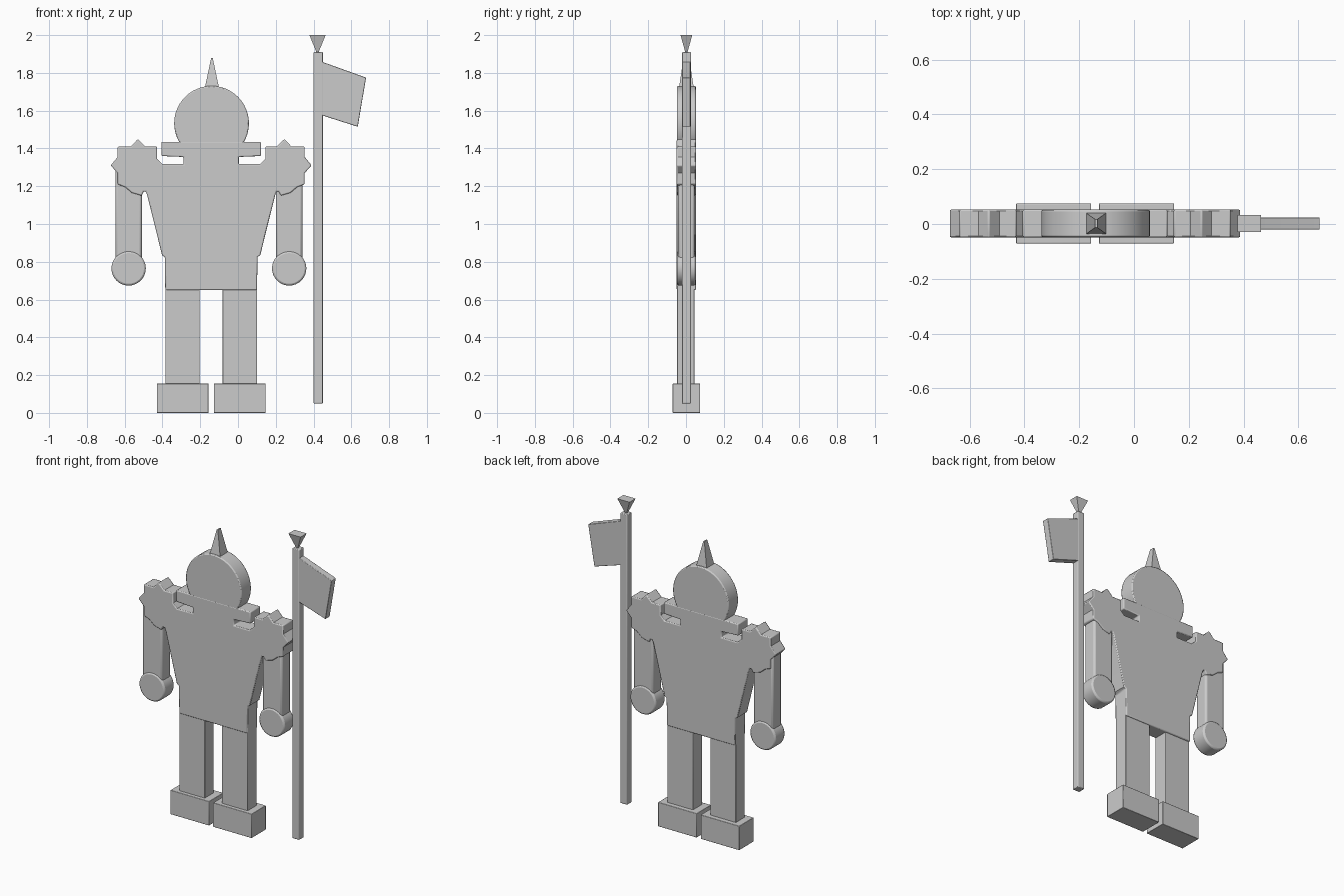
import bpy
import bmesh
from math import cos, sin, tau, radians

cube = bpy.data.objects.get("Cube")
if cube:
    bpy.data.objects.remove(cube, do_unlink=True)

grey = bpy.data.materials.new("light_grey")
grey.use_nodes = True
COLOR = (0.6, 0.6, 0.6, 1)
grey.diffuse_color = COLOR
grey.node_tree.nodes["Principled BSDF"].inputs["Base Color"].default_value = COLOR

BODY_X = -0.142   # middle of the body
ARM_X = -0.154    # middle between the arms


def finish(name, bm, bevel=0.0):
    """Turn a bmesh into a shaded object with optional soft edges."""
    bmesh.ops.recalc_face_normals(bm, faces=bm.faces)
    mesh = bpy.data.meshes.new(name)
    bm.to_mesh(mesh)
    bm.free()
    mesh.materials.append(grey)
    ob = bpy.data.objects.new(name, mesh)
    bpy.context.collection.objects.link(ob)
    bpy.ops.object.select_all(action="DESELECT")
    ob.select_set(True)
    bpy.context.view_layer.objects.active = ob
    bpy.ops.object.shade_smooth_by_angle(angle=radians(30))
    if bevel:
        mod = ob.modifiers.new("soft_edges", "BEVEL")
        mod.width = bevel
        mod.segments = 2
        mod.limit_method = "ANGLE"
        mod.angle_limit = radians(50)
    return ob


def plate(name, outline, half, bevel=0.0, y=0.002):
    """Extrude an x-z outline through the depth."""
    bm = bmesh.new()
    face = bm.faces.new([bm.verts.new((x, y - half, z)) for x, z in outline])
    new = bmesh.ops.extrude_face_region(bm, geom=[face])["geom"]
    bmesh.ops.translate(bm, vec=(0, 2 * half, 0),
                        verts=[v for v in new if isinstance(v, bmesh.types.BMVert)])
    return finish(name, bm, bevel)


def rect(x0, x1, z0, z1):
    return [(x0, z0), (x1, z0), (x1, z1), (x0, z1)]


def disc(cx, cz, r, n):
    return [(cx + r * cos(tau * i / n), cz + r * sin(tau * i / n)) for i in range(n)]


def taper(name, x, z0, z1, base, tip):
    """Four-sided frustum; base and tip are half sizes in x and y."""
    bm = bmesh.new()
    rings = [[bm.verts.new((x + sx * s[0], 0.002 + sy * s[1], z))
              for sx, sy in ((-1, -1), (1, -1), (1, 1), (-1, 1))]
             for s, z in ((base, z0), (tip, z1))]
    for ring in rings:
        bm.faces.new(ring)
    for i in range(4):
        j = (i + 1) % 4
        bm.faces.new((rings[0][i], rings[0][j], rings[1][j], rings[1][i]))
    return finish(name, bm)


# Torso with spiked shoulders, slots and collar wings, from half an outline
half_torso = [
    (0.243, 0.65), (0.245, 0.825), (0.260, 0.835), (0.338, 1.15),
    (0.346, 1.172), (0.358, 1.172), (0.368, 1.15), (0.42, 1.165),
    (0.455, 1.195), (0.495, 1.21), (0.495, 1.27), (0.532, 1.31),
    (0.495, 1.355), (0.495, 1.41), (0.425, 1.41), (0.388, 1.45),
    (0.348, 1.41), (0.287, 1.41), (0.287, 1.345), (0.258, 1.317),
    (0.146, 1.317), (0.146, 1.355), (0.264, 1.36), (0.264, 1.435), (0.15, 1.435)]
torso = [(BODY_X + u, z) for u, z in half_torso]
torso += [(BODY_X - u, z) for u, z in reversed(half_torso)]
plate("torso", torso, 0.051, 0.006)

# Head and its spike
plate("head", disc(-0.14, 1.533, 0.198, 48), 0.05, 0.006)
taper("head_spike", -0.138, 1.70, 1.88, (0.042, 0.042), (0.004, 0.015))

# Arms, fists, legs and feet
for side, s in (("left", 1), ("right", -1)):
    a = ARM_X + s * 0.425
    plate(side + "_arm", rect(a - 0.07, a + 0.07, 0.78, 1.3), 0.044, 0.012)
    plate(side + "_fist", disc(a, 0.765, 0.091, 32), 0.05, 0.01)
    leg = BODY_X + s * 0.152
    plate(side + "_leg", rect(leg - 0.091, leg + 0.091, 0.12, 0.70), 0.046, 0.003, -0.001)
    foot = BODY_X + s * 0.151
    plate(side + "_foot", rect(foot - 0.137, foot + 0.137, 0, 0.155), 0.073, 0.003)

# Flag pole with finial and banner
plate("flag_pole", rect(0.40, 0.449, 0.05, 1.91), 0.024, 0.004)
taper("pole_finial", 0.421, 1.91, 2.0, (0.006, 0.006), (0.043, 0.031))
plate("flag", [(0.43, 1.867), (0.45, 1.857), (0.678, 1.775), (0.634, 1.515), (0.43, 1.58)],
      0.022, 0.003)
